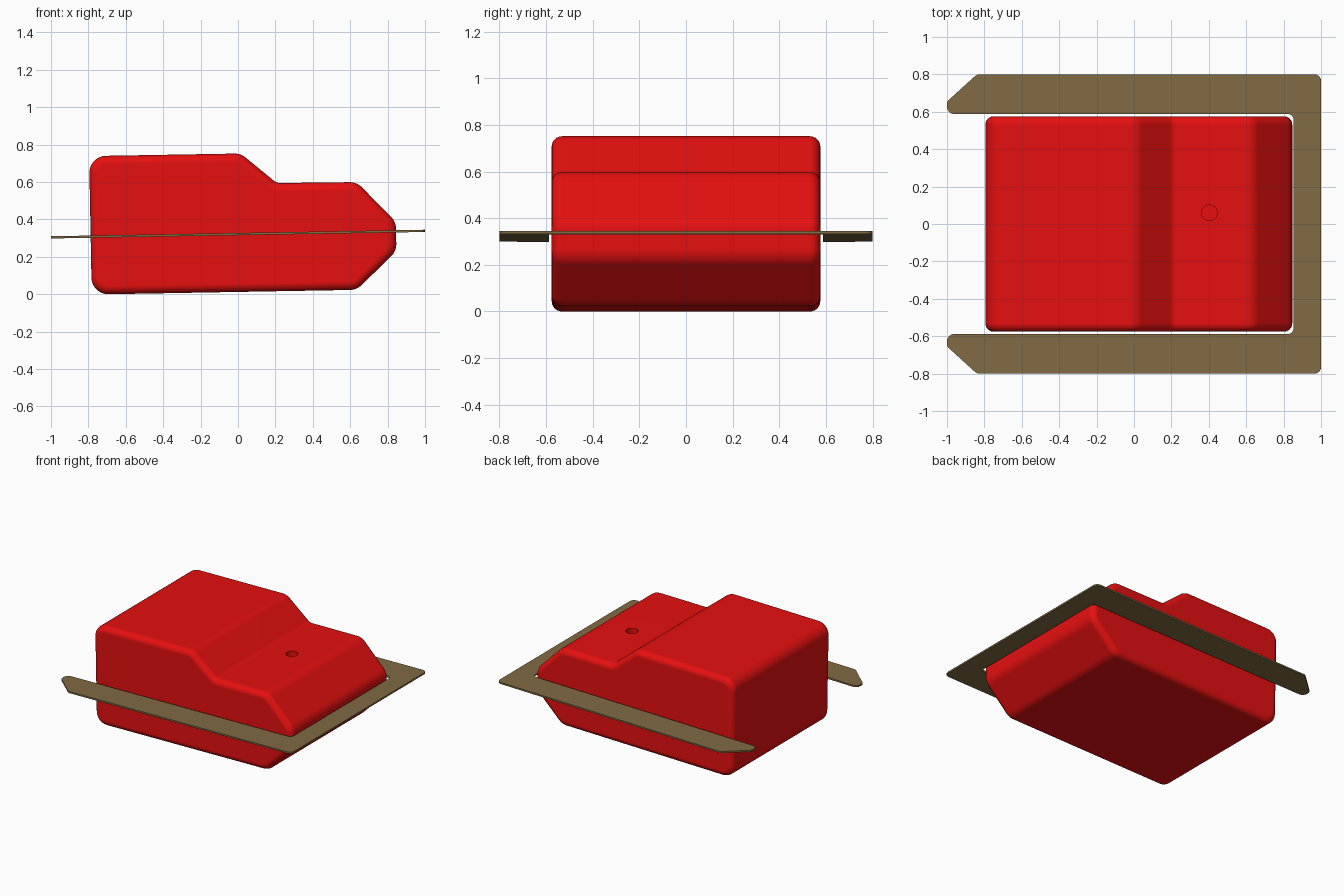
import bpy, bmesh, math
from mathutils import Vector

if "Cube" in bpy.data.objects:
    bpy.data.objects.remove(bpy.data.objects["Cube"])


def material(name, color):
    m = bpy.data.materials.new(name)
    m.diffuse_color = (*color, 1)
    m.use_nodes = True
    m.node_tree.nodes["Principled BSDF"].inputs["Base Color"].default_value = m.diffuse_color
    return m


def outline(points, inset=0.0, steps=8):
    """Counter-clockwise polygon (x, y, radius) -> filleted, inset outline."""
    out = []
    for i, (x, y, r) in enumerate(points):
        p = Vector((x, y))
        d1 = (p - Vector(points[i - 1][:2])).normalized()
        d2 = (Vector(points[(i + 1) % len(points)][:2]) - p).normalized()
        n1, n2 = Vector((-d1.y, d1.x)), Vector((-d2.y, d2.x))
        if d1.cross(d2) < 0:
            r = -r
        centre = p + (n1 + n2) / (1 + n1.dot(n2)) * r
        turn = math.atan2(d1.cross(d2), d1.dot(d2))
        a0 = math.atan2(n1.y, n1.x)
        for k in range(steps + 1):
            a = a0 + turn * k / steps
            out.append(centre - Vector((math.cos(a), math.sin(a))) * (r - inset))
    return out


def loft(name, rings, mat):
    """Skin a closed solid over rings of equal vertex count."""
    bm = bmesh.new()
    rows = [[bm.verts.new(co) for co in ring] for ring in rings]
    n = len(rows[0])
    for a, b in zip(rows, rows[1:]):
        for i in range(n):
            j = (i + 1) % n
            bm.faces.new((a[i], a[j], b[j], b[i]))
    bm.faces.new(rows[0])
    bm.faces.new(rows[-1])
    bmesh.ops.recalc_face_normals(bm, faces=bm.faces)
    me = bpy.data.meshes.new(name)
    bm.to_mesh(me)
    bm.free()
    me.materials.append(mat)
    ob = bpy.data.objects.new(name, me)
    bpy.context.collection.objects.link(ob)
    return ob


def activate(ob):
    bpy.ops.object.select_all(action='DESELECT')
    ob.select_set(True)
    bpy.context.view_layer.objects.active = ob


red = material("red", (0.79, 0.005, 0.005))
tan = material("tan", (0.22, 0.145, 0.057))

# body: side profile with rounded corners and rounded side rims
profile = [(-0.782, -0.002, 0.09), (0.635, 0.023, 0.09), (0.847, 0.23, 0.09),
           (0.844, 0.387, 0.09), (0.635, 0.599, 0.09), (0.207, 0.594, 0.05),
           (0.014, 0.752, 0.09), (-0.796, 0.738, 0.09)]
HALF, RIM, N = 0.576, 0.045, 6
# stations from the full-width flank to the inset cap, mirrored in y
arc = [math.pi / 2 * k / N for k in range(N + 1)]
side = [(RIM * (1 - math.cos(a)), HALF - RIM * (1 - math.sin(a))) for a in arc]
stations = [(i, -y) for i, y in reversed(side)] + side
body = loft("body", [[(p.x, y, p.y) for p in outline(profile, i)]
                     for i, y in stations], red)

# small round socket in the lower deck
bpy.ops.mesh.primitive_cylinder_add(vertices=32, radius=0.042, depth=0.12,
                                    location=(0.403, 0.06, 0.607))
cutter = bpy.context.object
cutter.data.materials.append(red)
activate(body)
mod = body.modifiers.new("socket", 'BOOLEAN')
mod.operation, mod.object, mod.solver = 'DIFFERENCE', cutter, 'EXACT'
bpy.ops.object.modifier_apply(modifier=mod.name)
bpy.data.objects.remove(cutter)

# U-shaped plate wrapping the body, tilted by one degree
plan = [(-0.84, -0.8, 0.04), (1, -0.8, 0.035), (1, 0.8, 0.035), (-0.84, 0.8, 0.04),
        (-1, 0.655, 0.03), (-1, 0.588, 0.04), (0.853, 0.588, 0.03),
        (0.853, -0.588, 0.03), (-1, -0.588, 0.04), (-1, -0.655, 0.03)]
T = 0.006
plate = loft("surround_plate", [[(p.x, p.y, z) for p in outline(plan)]
                                for z in (-T, T)], tan)
plate.location.z = 0.321
plate.rotation_euler.y = -math.radians(1)

# smooth fillets while the large faces stay flat
for ob in (body, plate):
    activate(ob)
    bpy.ops.object.shade_smooth_by_angle(angle=math.radians(30))
    mod = ob.modifiers.new("flat_faces", 'WEIGHTED_NORMAL')
    mod.keep_sharp = True
